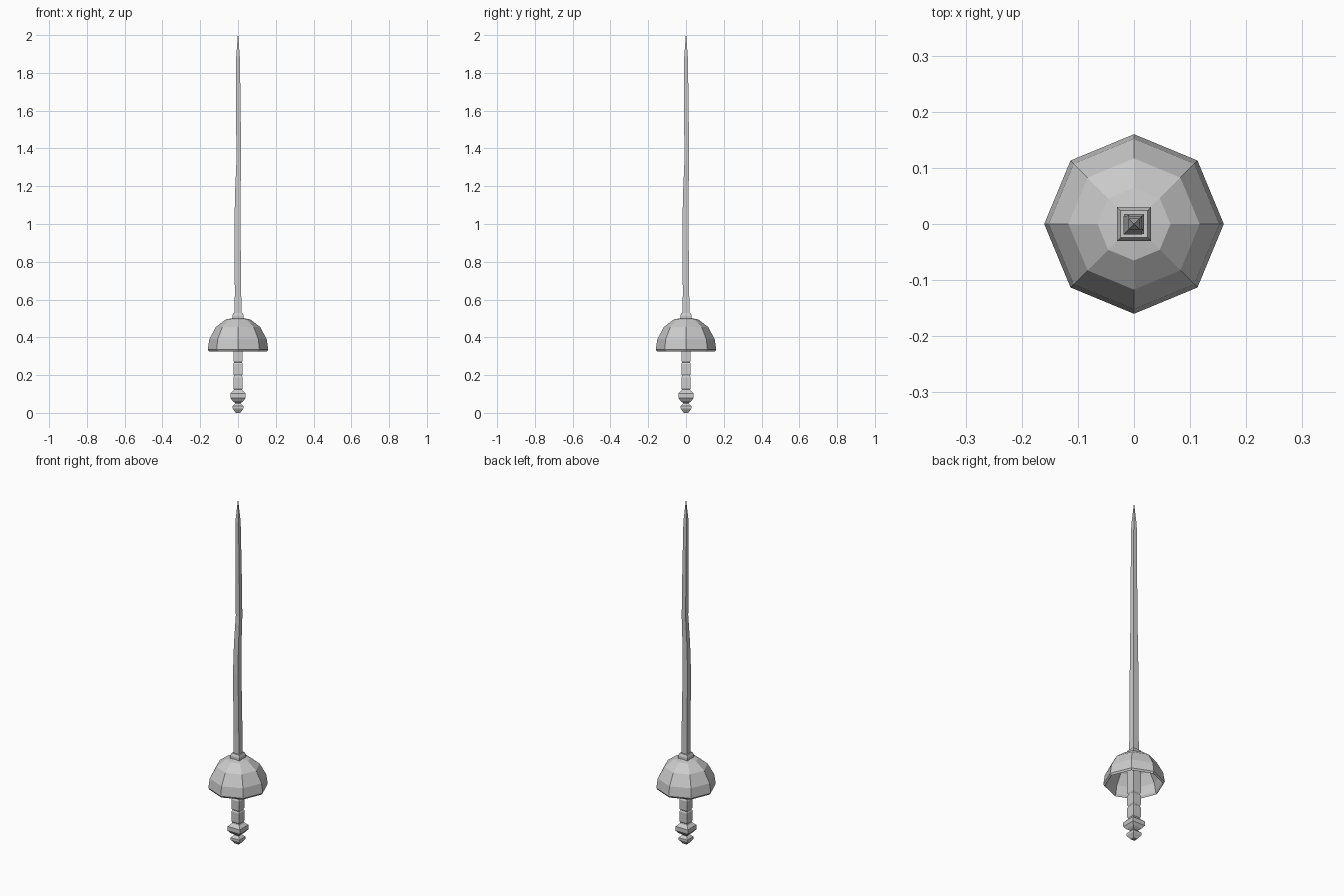
import bpy, bmesh
from math import pi, cos, sin, sqrt

if "Cube" in bpy.data.objects:
    bpy.data.objects.remove(bpy.data.objects["Cube"])


def loft(name, rings, sides, start=0.0, loop=False):
    """Stack polygon rings (radius, z, offset along x=y); loop joins last ring to first."""
    bm = bmesh.new()
    rows = []
    for r, z, d in rings:
        rows.append([bm.verts.new((r * cos(start + 2 * pi * i / sides) + d,
                                   r * sin(start + 2 * pi * i / sides) + d, z))
                     for i in range(sides)])
    pairs = list(zip(rows, rows[1:]))
    if loop:
        pairs.append((rows[-1], rows[0]))
    else:
        bm.faces.new(rows[0][::-1])
        bm.faces.new(rows[-1])
    for a, b in pairs:
        for i in range(sides):
            j = (i + 1) % sides
            bm.faces.new((a[i], a[j], b[j], b[i]))
    bmesh.ops.remove_doubles(bm, verts=bm.verts, dist=1e-5)
    bmesh.ops.recalc_face_normals(bm, faces=bm.faces)
    mesh = bpy.data.meshes.new(name)
    bm.to_mesh(mesh)
    bm.free()
    obj = bpy.data.objects.new(name, mesh)
    bpy.context.collection.objects.link(obj)
    return obj


def square(name, profile):
    """Square-section part from (half width, z[, offset]) points."""
    return loft(name, [(p[0] * sqrt(2), p[1], p[2] if len(p) > 2 else 0)
                       for p in profile], 4, pi / 4)


# Slightly warped blade with a pointed tip
square("blade", [(.018, .52), (.017, .64), (.016, 1.0, -.003), (.0145, 1.17, -.001),
                 (.0125, 1.33, .004), (.012, 1.6, .002), (.010, 1.88), (.001, 2.0)])

# Collar between guard and blade
square("blade_collar", [(.030, .49), (.030, .515), (.024, .53), (.018, .53)])

# Hollow octagonal cup guard: outer shell, then inner shell
outer = [(.153, .325), (.16, .335), (.152, .39), (.117, .455), (.065, .495), (.02, .503)]
inner = [(.02, .488), (.06, .48), (.106, .443), (.138, .385), (.146, .335)]
loft("cup_guard", [(r, z, 0) for r, z in outer + inner], 8, loop=True)

# Grip with grooves between wrapped sections
grip = []
for low, high in ((.126, .194), (.199, .264), (.27, .50)):
    grip += [(.021, low - .002), (.025, low + .006), (.025, high - .006), (.021, high + .002)]
square("grip", grip)

# Pommel block and end button
square("pommel", [(.022, .125), (.024, .118), (.040, .103), (.040, .078),
                  (.028, .062), (.014, .052)])
square("pommel_button", [(.010, .002), (.012, 0), (.028, .023), (.028, .036),
                         (.014, .050), (.014, .056)])
